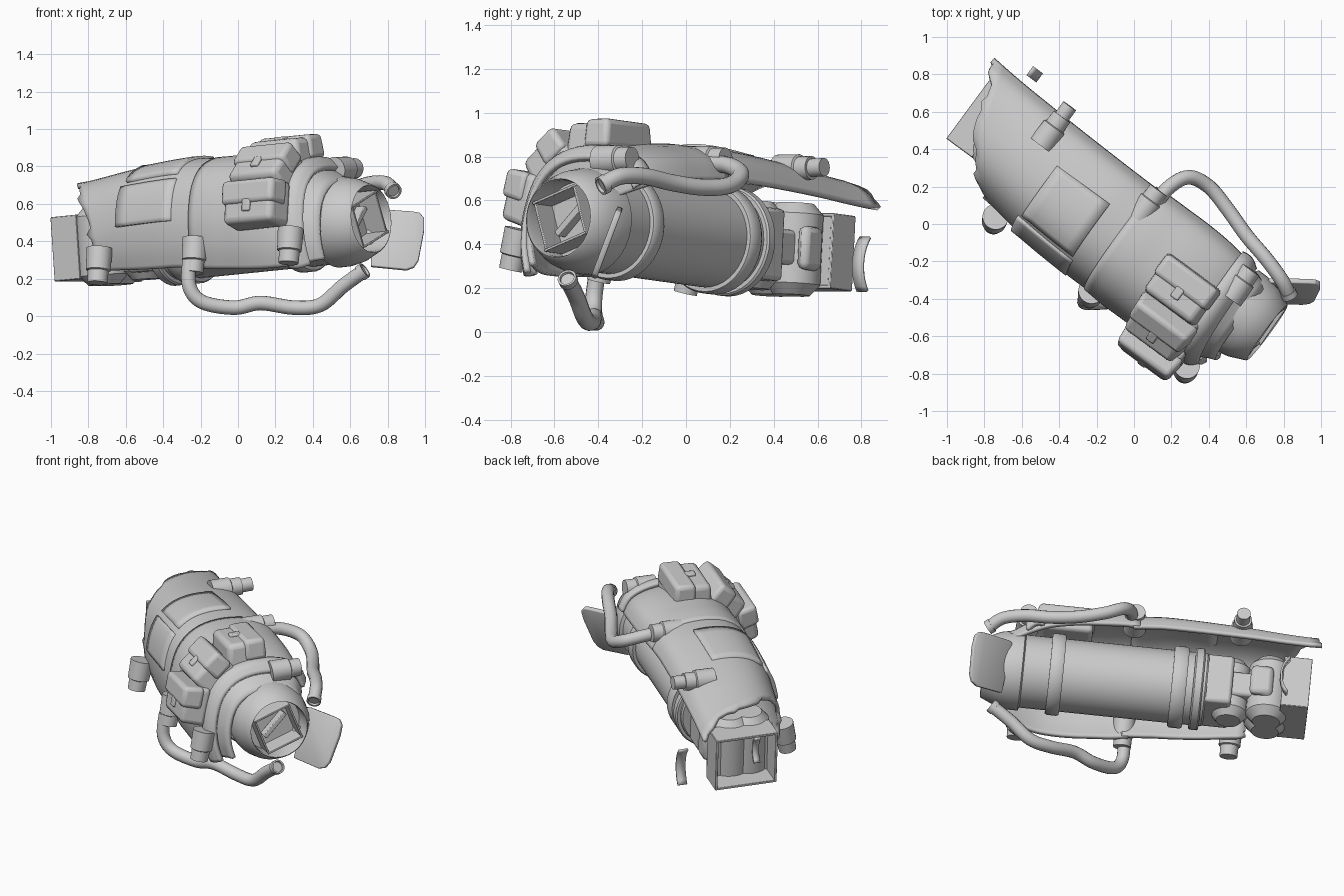
import bpy, bmesh, math, random
from mathutils import Vector, Matrix

if "Cube" in bpy.data.objects:
    bpy.data.objects.remove(bpy.data.objects["Cube"])

random.seed(4)

# Limb frame: x = outward side, y = along the limb, z = up
U = Vector((0.802, -0.591, 0.082)).normalized()
V = Vector((-0.593, -0.805, 0)).normalized()
W = V.cross(U)
M = Matrix((V, U, W)).transposed().to_4x4()
M.translation = (-0.07, -0.005, 0.44)


def place(pos, direction):
    return Matrix.Translation(pos) @ Vector(direction).to_track_quat('Z', 'Y').to_matrix().to_4x4()


def finish(name, bm, mat, angle=35, bevel=0, solid=0, seg=2):
    bmesh.ops.recalc_face_normals(bm, faces=bm.faces)
    me = bpy.data.meshes.new(name)
    bm.to_mesh(me)
    bm.free()
    ob = bpy.data.objects.new(name, me)
    bpy.context.collection.objects.link(ob)
    ob.matrix_world = mat
    if solid:
        m = ob.modifiers.new("thickness", 'SOLIDIFY')
        m.thickness, m.offset = solid, 0
    if bevel:
        m = ob.modifiers.new("bevel", 'BEVEL')
        m.width, m.segments = bevel, seg
    bpy.ops.object.select_all(action='DESELECT')
    ob.select_set(True)
    bpy.context.view_layer.objects.active = ob
    bpy.ops.object.shade_smooth_by_angle(angle=math.radians(angle))
    return ob


def lathe(name, prof, mat, n=40):
    bm = bmesh.new()
    rings = [[bm.verts.new((max(r, 1e-4) * math.cos(2 * math.pi * i / n), max(r, 1e-4) * math.sin(2 * math.pi * i / n), h))
              for i in range(n)] for h, r in prof]
    for a, b in zip(rings, rings[1:]):
        for i in range(n):
            bm.faces.new((a[i], a[(i + 1) % n], b[(i + 1) % n], b[i]))
    bmesh.ops.remove_doubles(bm, verts=bm.verts, dist=0.0005)
    return finish(name, bm, mat)


def box(name, size, mat, bevel=0.015, taper=1.0, seg=2):
    bm = bmesh.new()
    bmesh.ops.create_cube(bm, size=1)
    for v in bm.verts:
        k = taper if v.co.z > 0 else 1
        v.co = Vector((v.co.x * size[0] * k, v.co.y * size[1] * k, v.co.z * size[2]))
    return finish(name, bm, mat, bevel=bevel, seg=seg)


def spline(pts, t):
    """Catmull-Rom through pts, t in 0..1"""
    n = len(pts) - 1
    i = min(int(t * n), n - 1)
    f = t * n - i
    p = [Vector(pts[min(max(k, 0), n)]) for k in (i - 1, i, i + 1, i + 2)]
    return 0.5 * (2 * p[1] + (p[2] - p[0]) * f + (2 * p[0] - 5 * p[1] + 4 * p[2] - p[3]) * f * f
                  + (3 * p[1] - p[0] - 3 * p[2] + p[3]) * f ** 3)


SECTION = [(-.26, .25), (-.21, .34), (-.09, .39), (.08, .40), (.22, .36), (.32, .26), (.37, .1), (.37, -.05), (.34, -.17)]
REAR_EDGE = [(-1.05, 0), (-.97, 0), (-.83, 0), (-.67, 0), (-.64, 0)]


def sheet(name, scales, u0, u1, t0=0, t1=1, rows=20, cols=32, thick=0.025, torn=0, flare=0):
    """Curved armour sheet; u0 and u1 give the end positions along the limb for each t"""
    bm = bmesh.new()
    grid = []
    for r in range(rows + 1):
        f = r / rows
        s = spline([(k, 0) for k in scales], f).x
        row = []
        for c in range(cols + 1):
            t = t0 + (t1 - t0) * c / cols
            p = spline(SECTION, t) * s
            u = u0(t) * (1 - f) + u1(t) * f
            if r == 0 and torn:
                u += random.uniform(-torn, torn)
            drop = .085 * max(0, u + .1)
            row.append(bm.verts.new((p.x - flare * (1 - f) ** 2 * (1 - t) ** 2, u, p.y - drop)))
        grid.append(row)
    for a, b in zip(grid, grid[1:]):
        for c in range(cols):
            bm.faces.new((a[c], a[c + 1], b[c + 1], b[c]))
    return finish(name, bm, M, angle=40, solid=thick)


def tube(name, pts, r):
    cu = bpy.data.curves.new(name, 'CURVE')
    cu.dimensions = '3D'
    cu.bevel_depth, cu.bevel_resolution, cu.use_fill_caps = r, 5, True
    sp = cu.splines.new('POLY')
    n = (len(pts) - 1) * 7
    sp.points.add(n)
    for i in range(n + 1):
        sp.points[i].co = (*spline(pts, i / n), 1)
    sp.use_smooth = True
    ob = bpy.data.objects.new(name, cu)
    bpy.context.collection.objects.link(ob)


axis = M @ place((0, 0, 0), (0, 1, 0))

# Inner cylinder, clamp bands and wrist sleeve
lathe("inner_cylinder", [(-.39, 0), (-.39, .215), (-.38, .223), (.8, .223), (.8, 0)], axis)
for i, (u, w) in enumerate([(.53, .042), (-.22, .045), (-.335, .03)]):
    lathe(f"clamp_band_{i}", [(u - w, .21), (u - w, .242), (u - w * .7, .25), (u + w * .7, .25), (u + w, .242), (u + w, .21)], axis)
lathe("wrist_sleeve", [(.72, .2), (.74, .242), (.80, .242), (.88, .226), (.97, .187), (.975, .18), (.96, .175), (.84, .175), (.84, 0)], axis)

# Broken square socket inside the wrist
for i in range(4):
    rot = Matrix.Rotation(i * math.pi / 2 + .35, 4, 'Y')
    box(f"socket_wall_{i}", (.24, .15 - .02 * (i % 2), .012), M @ rot @ Matrix.Translation((0, .9, .115)), .003)
box("socket_core", (.19, .06, .03), M @ Matrix.Translation((0, .87, 0)) @ Matrix.Rotation(.8, 4, 'Y'), .004)

# Overlapping armour sheets
sheet("rear_armour", [.84, .88, .93, .965, .99, 1, 1], lambda t: spline(REAR_EDGE, t).x, lambda t: .09, torn=.022, flare=.09)
sheet("front_armour", [1.02, 1.04, 1.04, 1.04, 1.02, .97, .86, .72], lambda t: .05, lambda t: .83)
sheet("front_ridge", [1.0, 1.02, .99, .9], lambda t: .63 + .04 * t, lambda t: .73 + .05 * t, rows=8, thick=.03)
sheet("top_plate", [.97, 1.0, 1.02], lambda t: -.43, lambda t: -.08, .28, .56, 6, 10, .035)
sheet("side_plate", [.965, .995, 1.015], lambda t: -.45, lambda t: -.07, .59, .77, 6, 10, .03)

# Pouches wrapped round the front armour
for i, (v, u, w, a) in enumerate([(.09, .50, .385, 2), (.31, .52, .295, 42), (.44, .54, .115, 78)]):
    m = M @ Matrix.Translation((v, u, w)) @ Matrix.Rotation(math.radians(a), 4, 'Y')
    box(f"pouch_{i}", (.25, .35, .16), m, .03, .9, 3)
    box(f"pouch_flap_{i}", (.14, .365, .13), m @ Matrix.Translation((-.055, 0, .03)), .025, .92, 3)
    box(f"pouch_strap_{i}", (.07, .05, .04), m @ Matrix.Translation((.02, 0, .075)), .008)

# Pipe sockets along both armour edges
STUB = [(-.06, 0), (-.06, .07), (.06, .066), (.065, .056), (.13, .054), (.13, 0)]
lower_dir, upper_dir = (.22, 0, -1), (-1, 0, .05)
for i, (u, v, lv, w) in enumerate([(-.57, -.15, .375, .35), (.08, -.14, .39, .335), (.73, -.09, .41, .285)]):
    lathe(f"lower_pipe_socket_{i}", STUB, M @ place((lv, u, -.09), lower_dir), 24)
    lathe(f"upper_pipe_socket_{i}", STUB, M @ place((v, u, w), upper_dir), 24)
# cut pipe end left in the rear upper socket
lathe("upper_pipe_end", [(.1, 0), (.1, .042), (.2, .042), (.2, 0)], M @ place((-.15, -.57, .35), upper_dir), 20)

# Hoses
upper = [(.1, .08, .77), (.18, .19, .76), (.29, .25, .72), (.40, .2, .67), (.5, .08, .66), (.6, -.06, .68), (.71, -.19, .71), (.79, -.3, .71), (.83, -.38, .67)]
lower = [(-.26, -.4, .3), (-.26, -.42, .16), (-.19, -.42, .075), (-.02, -.41, .045), (.12, -.42, .07), (.3, -.43, .045), (.44, -.46, .06), (.56, -.5, .16), (.67, -.54, .24)]
for n, p in (("upper_hose", upper), ("lower_hose", lower)):
    tube(n, p, .039)
    d = Vector(p[-1]) - Vector(p[-2])
    lathe(n + "_tip", [(-.02, .036), (-.02, .044), (.012, .044), (.012, .034), (-.01, .03), (-.01, 0)], place(p[-1], d), 20)

# Hinged flap beside the wrist
up = Vector((0, .12, .32)).normalized()
right = Vector((1, 0, 0))
F = Matrix((right, up, right.cross(up))).transposed().to_4x4()
F.translation = (.85, -.36, .41)
bm = bmesh.new()
bm.faces.new([bm.verts.new((x, y, 0)) for x, y in
              [(-.14, -.155), (.05, -.175), (.09, -.16), (.115, -.12), (.145, .05), (.145, .12), (.12, .15), (.08, .157), (-.10, .17), (-.13, .165)]])
finish("hinged_flap", bm, F, solid=.028, bevel=.006)
lathe("flap_hinge", [(-.05, 0), (-.05, .03), (.05, .03), (.05, 0)], place((.71, -.39, .42), up), 20)

# Rear joint: mounting block, chamfered drums, link and open box
box("joint_mount", (.33, .17, .33), M @ Matrix.Translation((0, -.46, 0)), .02)
box("joint_link", (.26, .34, .16), M @ Matrix.Translation((0, -.68, 0)), .02)
for i, (u, r, h) in enumerate([(-.54, .115, .2), (-.77, .13, .21)]):
    for side in (-.05, .07) if i else (.0,):
        lathe(f"joint_drum_{i}_{side}", [(-h, 0), (-h, r * .65), (-h + .05, r), (h - .05, r), (h, r * .65), (h, 0)],
              M @ place((side, u, 0), (0, 0, 1)), 24)
box("joint_side_pad", (.06, .14, .2), M @ Matrix.Translation((-.18, -.72, 0)), .03)
B = M @ Matrix.Translation((-.015, 0, 0))
box("open_box_floor", (.38, .02, .33), B @ Matrix.Translation((0, -.86, 0)), .003)
for s in (-1, 1):
    box(f"open_box_side_{s}", (.015, .17, .34), B @ Matrix.Translation((s * .19, -.93, 0)), .003)
    box(f"open_box_lid_{s}", (.39, .17, .015), B @ Matrix.Translation((0, -.93, s * .165)), .003)


# Loose curved strips at the torn end
def arc(name, pos, r, width, span):
    bm = bmesh.new()
    rows = []
    for i in range(11):
        a = span * (i / 10 - .5)
        rows.append([bm.verts.new((x, r * math.cos(a) - r, r * math.sin(a))) for x in (-width / 2, width / 2)])
    for a, b in zip(rows, rows[1:]):
        bm.faces.new((a[0], a[1], b[1], b[0]))
    finish(name, bm, M @ Matrix.Translation(pos), solid=.012)


arc("loose_strip", (-.375, -.83, -.06), .19, .06, 1.4)
arc("inner_strip", (.08, -.9, .02), .12, .04, 1.6)
